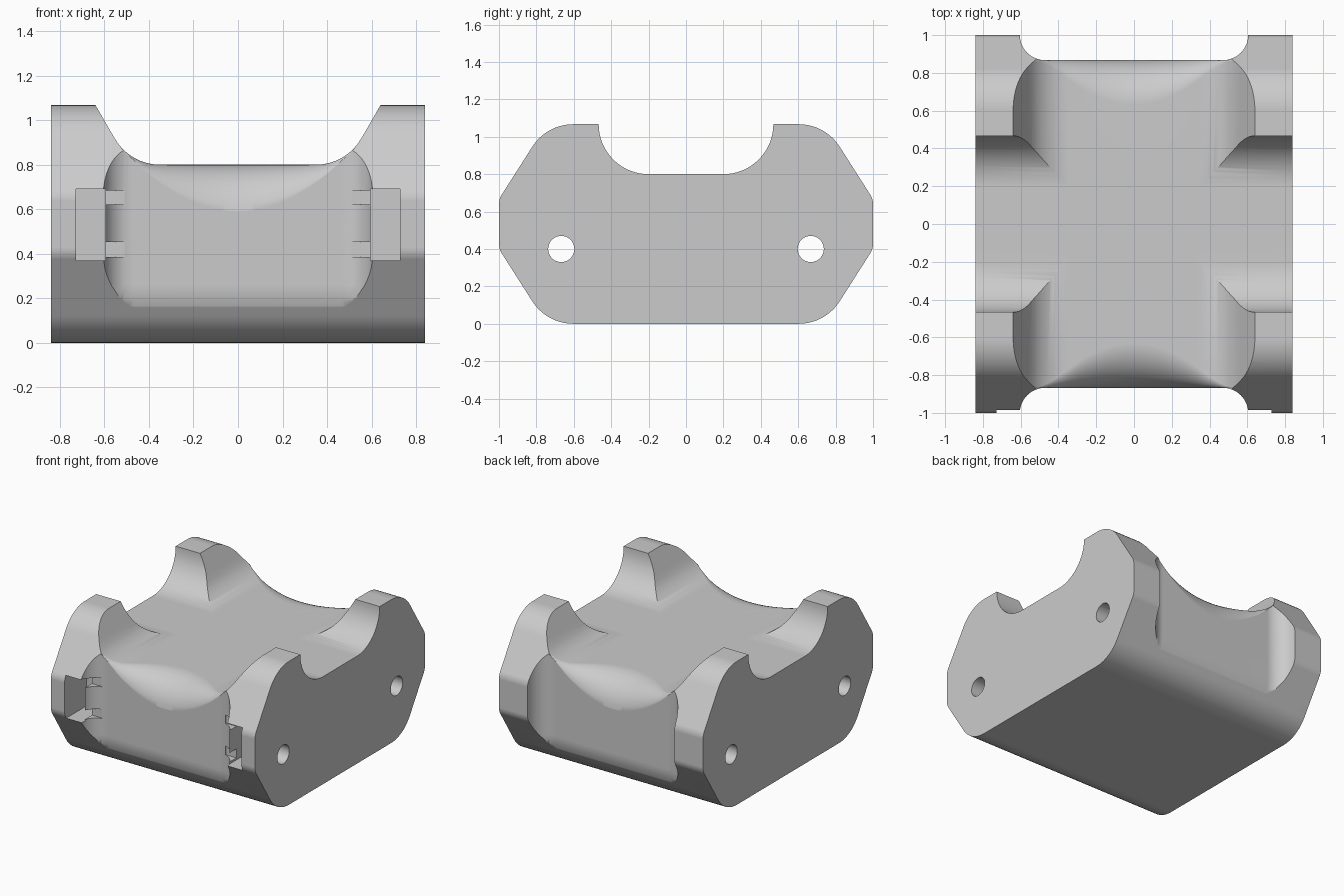
import bpy, bmesh
from math import sin, cos, pi, sqrt, radians, tan
from mathutils import Vector

old = bpy.data.objects.get("Cube")
if old:
    bpy.data.objects.remove(old, do_unlink=True)

grey = bpy.data.materials.new("plain grey")
grey.use_nodes = True
grey.diffuse_color = (0.6, 0.6, 0.6, 1)
grey.node_tree.nodes["Principled BSDF"].inputs["Base Color"].default_value = (0.6, 0.6, 0.6, 1)


def finish(name, bm):
    bmesh.ops.recalc_face_normals(bm, faces=bm.faces)
    mesh = bpy.data.meshes.new(name)
    bm.to_mesh(mesh)
    bm.free()
    mesh.materials.append(grey)
    ob = bpy.data.objects.new(name, mesh)
    bpy.context.collection.objects.link(ob)
    return ob


def prism(name, outline, x0, x1):
    """Extrude a (y, z) outline along x."""
    bm = bmesh.new()
    face = bm.faces.new([bm.verts.new((x0, y, z)) for y, z in outline])
    out = bmesh.ops.extrude_face_region(bm, geom=[face])
    moved = [g for g in out["geom"] if isinstance(g, bmesh.types.BMVert)]
    bmesh.ops.translate(bm, verts=moved, vec=(x1 - x0, 0, 0))
    return finish(name, bm)


def sheet_solid(name, rows, axis, level):
    """Close a grid of points into a solid by a flat lid at the given level."""
    bm = bmesh.new()

    def lid(p):
        q = list(p)
        q[axis] = level
        return q
    a = [[bm.verts.new(p) for p in row] for row in rows]
    b = [[bm.verts.new(lid(p)) for p in row] for row in rows]
    n, m = len(rows), len(rows[0])
    for g in (a, b):
        for i in range(n - 1):
            for j in range(m - 1):
                bm.faces.new((g[i][j], g[i + 1][j], g[i + 1][j + 1], g[i][j + 1]))
    rim = [(i, 0) for i in range(n)] + [(n - 1, j) for j in range(1, m)]
    rim += [(i, m - 1) for i in range(n - 2, -1, -1)] + [(0, j) for j in range(m - 2, 0, -1)]
    for (i, j), (k, l) in zip(rim, rim[1:] + rim[:1]):
        bm.faces.new((a[i][j], a[k][l], b[k][l], b[i][j]))
    return finish(name, bm)


def rounded(corners, steps=10):
    """Outline from (y, z, radius) corners with true fillets."""
    pts = []
    for i, (y, z, r) in enumerate(corners):
        p = Vector((y, z))
        u = (Vector(corners[i - 1][:2]) - p).normalized()
        v = (Vector(corners[(i + 1) % len(corners)][:2]) - p).normalized()
        half = u.angle(v) / 2
        c = p + (u + v).normalized() * r / sin(half)
        s = p + u * r / tan(half) - c
        e = p + v * r / tan(half) - c
        sweep = s.angle(e)
        for k in range(steps + 1):
            t = k / steps
            w = (s * sin((1 - t) * sweep) + e * sin(t * sweep)) / sin(sweep)
            pts.append(tuple(c + w))
    return pts


H = 1.067
# Main block: eight-sided side outline with softened corners
half = [(0.745, 0, 0.26), (1, 0.4, 0.1), (1, H - 0.4, 0.1), (0.745, H, 0.26)]
body = prism("bracket_body", rounded(half + [(-y, z, r) for y, z, r in half[::-1]]), -0.84, 0.84)
cutters = []

# Front and back recesses, rounded in plan and along the lower edge
R, F = 0.135, 0.867
side = [(0.612, 1.2)] + [(0.47 + R * sin(t), F + R - R * cos(t))
                         for t in [pi / 2 * k / 10 for k in range(10, -1, -1)]]
plan = side + [(-x, y) for x, y in side[::-1]]
drop = [(1.3, 0)] + [(0.26 - 0.26 * sin(t), 0.26 * (1 - cos(t)))
                     for t in [radians(7 * k) for k in range(11)]]
drop.append((-0.1, drop[-1][1]))
for s, label in ((-1, "front"), (1, "back")):
    rows = [[(x, s * (y - d), z) for x, y in plan] for z, d in drop]
    cutters.append(sheet_solid(label + "_recess_cutter", rows, 1, s * 1.4))

# Lengthwise trough with rounded-over ends


def trough(x):
    x = abs(x)
    if x < 0.35:
        return 0.8
    if x < 0.553:
        return 1.035 - sqrt(0.235 ** 2 - (x - 0.35) ** 2)
    return H - sqrt(3) * (0.64 - x)


rows = []
for k in range(-36, 37):
    x = k * 0.02
    z = trough(x)
    r = z - 0.56 - 0.31 * (x / 0.52) ** 2 if abs(x) < 0.52 else 0
    r = max(r, 0.004)
    end = F + 0.002
    arc = [(end - r + r * sin(t), z - r + r * cos(t)) for t in [pi / 2 * j / 12 for j in range(13)]]
    arc.append((1.2, z - r))
    rows.append([(x, -y, h) for y, h in arc[::-1]] + [(x, y, h) for y, h in arc])
cutters.append(sheet_solid("trough_cutter", rows, 2, 1.6))

# Crosswise saddle between the four horns
saddle = [(0.467, 1.5)] + [(0.2 + 0.267 * sin(t), H - 0.267 * cos(t))
                           for t in [pi / 2 * k / 16 for k in range(16, -1, -1)]]
cutters.append(prism("saddle_cutter", saddle + [(-y, z) for y, z in saddle[::-1]], -1, 1))

# Two cross holes
for s in (-1, 1):
    ring = [(s * 0.667 + 0.07 * cos(a), 0.4 + 0.07 * sin(a)) for a in [pi * k / 16 for k in range(32)]]
    cutters.append(prism("hole_cutter", ring, -1, 1))

# Front strap pockets with a pair of thin slots each
for s in (-1, 1):
    for x0, x1, z0, z1, back in ((0.595, 0.728, 0.37, 0.69, -0.74),
                                 (0.51, 0.66, 0.62, 0.685, -0.868),
                                 (0.51, 0.66, 0.385, 0.452, -0.868)):
        box = [(-1.2, z0), (back, z0), (back, z1), (-1.2, z1)]
        cutters.append(prism("pocket_cutter", box, s * x0, s * x1))

# Carve the block
bpy.context.view_layer.objects.active = body
body.select_set(True)
for c in cutters:
    mod = body.modifiers.new("carve", "BOOLEAN")
    mod.operation = "DIFFERENCE"
    mod.solver = "EXACT"
    mod.object = c
    bpy.ops.object.modifier_apply(modifier=mod.name)
    bpy.data.objects.remove(c, do_unlink=True)

body.data.materials.clear()
body.data.materials.append(grey)
for p in body.data.polygons:
    p.material_index = 0
bpy.ops.object.shade_smooth_by_angle(angle=radians(30))
soft = body.modifiers.new("even shading", "WEIGHTED_NORMAL")
soft.keep_sharp = True
